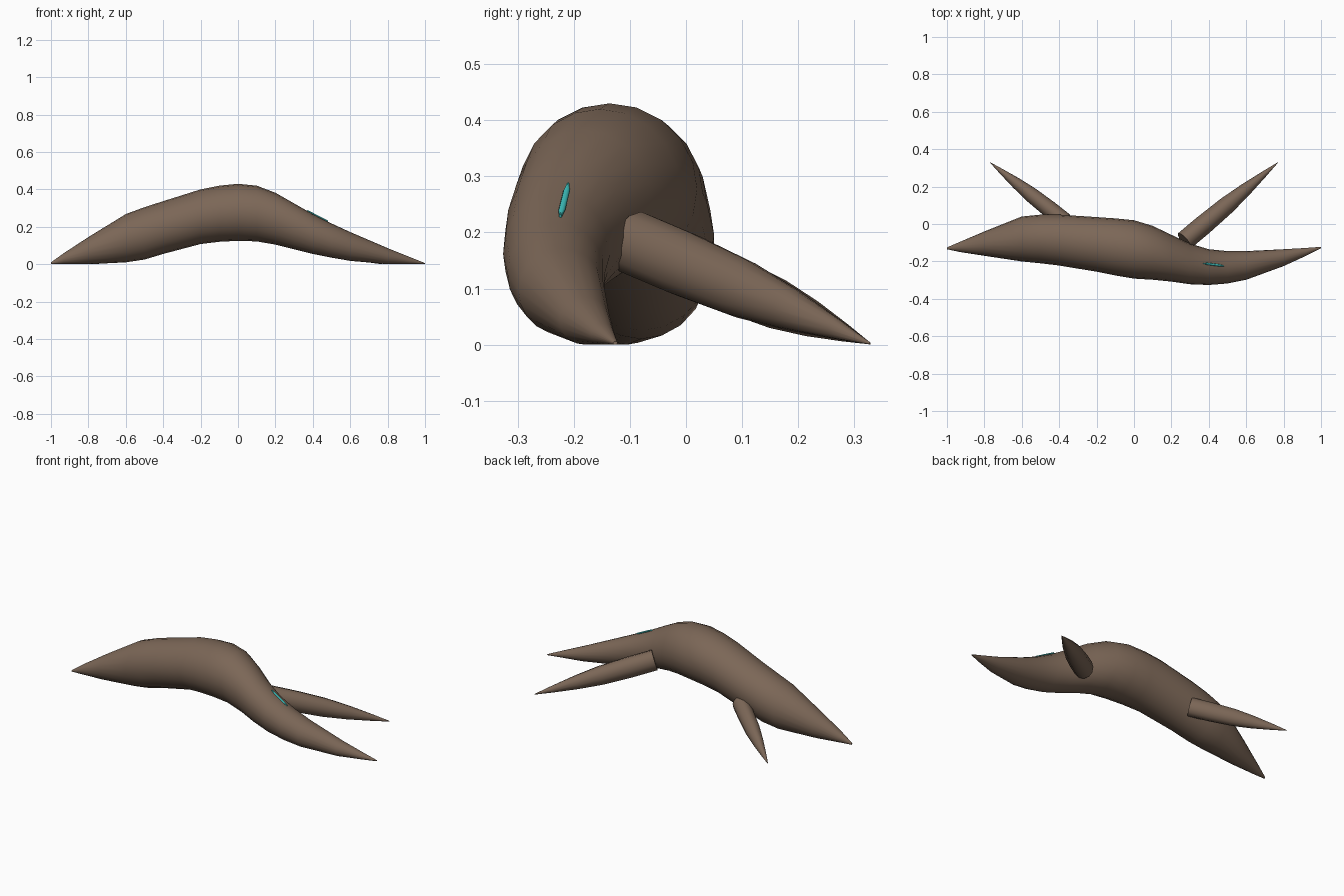
import bpy, bmesh, math
from mathutils import Vector

if "Cube" in bpy.data.objects:
    bpy.data.objects.remove(bpy.data.objects["Cube"])


def material(name, rgb):
    m = bpy.data.materials.new(name)
    m.diffuse_color = (*rgb, 1)
    m.use_nodes = True
    m.node_tree.nodes["Principled BSDF"].inputs["Base Color"].default_value = m.diffuse_color
    return m


BROWN = material("bark brown", (0.2, 0.135, 0.095))
TEAL = material("teal mark", (0.05, 0.55, 0.53))


def loft(name, rings, mat):
    """Skin a list of vertex rings and cap both ends."""
    bm = bmesh.new()
    loops = [[bm.verts.new(p) for p in r] for r in rings]
    n = len(loops[0])
    for a, b in zip(loops, loops[1:]):
        for i in range(n):
            bm.faces.new((a[i], a[(i + 1) % n], b[(i + 1) % n], b[i]))
    bm.faces.new(loops[0][::-1])
    bm.faces.new(loops[-1])
    bmesh.ops.recalc_face_normals(bm, faces=bm.faces)
    me = bpy.data.meshes.new(name)
    bm.to_mesh(me)
    bm.free()
    me.materials.append(mat)
    ob = bpy.data.objects.new(name, me)
    bpy.context.collection.objects.link(ob)
    bpy.context.view_layer.objects.active = ob
    ob.select_set(True)
    bpy.ops.object.shade_smooth_by_angle(angle=math.radians(45))
    ob.select_set(False)
    return ob


def ring(c, u, v, ru, rv, n):
    return [c + u * ru * math.cos(2 * math.pi * i / n) + v * rv * math.sin(2 * math.pi * i / n)
            for i in range(n)]


# Main arched limb: x, y min, y max, z min, z max
STATIONS = [
    (-1.0, -0.135, -0.125, 0.0, 0.01),
    (-0.93, -0.15, -0.095, 0.0, 0.06),
    (-0.8, -0.17, -0.04, 0.0, 0.145),
    (-0.6, -0.2, 0.04, 0.01, 0.268),
    (-0.5, -0.21, 0.05, 0.025, 0.305),
    (-0.4, -0.222, 0.05, 0.055, 0.337),
    (-0.2, -0.255, 0.037, 0.108, 0.4),
    (-0.1, -0.275, 0.03, 0.12, 0.42),
    (0.0, -0.292, 0.02, 0.125, 0.43),
    (0.1, -0.298, -0.01, 0.122, 0.42),
    (0.2, -0.308, -0.058, 0.105, 0.382),
    (0.3, -0.322, -0.105, 0.08, 0.325),
    (0.4, -0.326, -0.135, 0.055, 0.268),
    (0.5, -0.318, -0.145, 0.035, 0.218),
    (0.6, -0.298, -0.145, 0.018, 0.172),
    (0.8, -0.225, -0.135, 0.0, 0.086),
    (0.92, -0.17, -0.128, 0.0, 0.038),
    (1.0, -0.13, -0.122, 0.0, 0.006),
]
Y, Z = Vector((0, 1, 0)), Vector((0, 0, 1))
loft("main_limb", [ring(Vector((x, (a + b) / 2, (c + d) / 2)), Y, Z, (b - a) / 2, (d - c) / 2, 20)
                   for x, a, b, c, d in STATIONS], BROWN)


# Side branches: tapered, slightly sagging spikes reaching the ground
def branch(name, start, end, r_side, r_up):
    s, e = Vector(start), Vector(end)
    d = (e - s).normalized()
    side = d.cross(Z).normalized()
    up = side.cross(d)
    rings = []
    for t, k in ((0, 1), (0.2, 1), (0.45, 0.9), (0.65, 0.66), (0.85, 0.32), (1, 0.03)):
        c = s.lerp(e, t)
        c.z = max(c.z, r_up * k * 0.95)
        rings.append(ring(c, side, up, r_side * k, r_up * k, 12))
    loft(name, rings, BROWN)


branch("right_branch", (0.27, -0.09, 0.18), (0.768, 0.328, 0.002), 0.053, 0.059)
branch("left_branch", (-0.37, 0.015, 0.135), (-0.768, 0.328, 0.002), 0.045, 0.052)

# Thin teal mark lying along the top of the limb
a, b = Vector((0.37, -0.21, 0.285)), Vector((0.48, -0.224, 0.228))
side = (b - a).cross(Z).normalized()
up = side.cross((b - a).normalized())
loft("surface_mark", [ring(a.lerp(b, t) + up * 0.0005, side, up, 0.006 * k, 0.0045, 8)
                      for t, k in ((0, 0.4), (0.2, 1), (0.8, 1), (1, 0.4))], TEAL)
